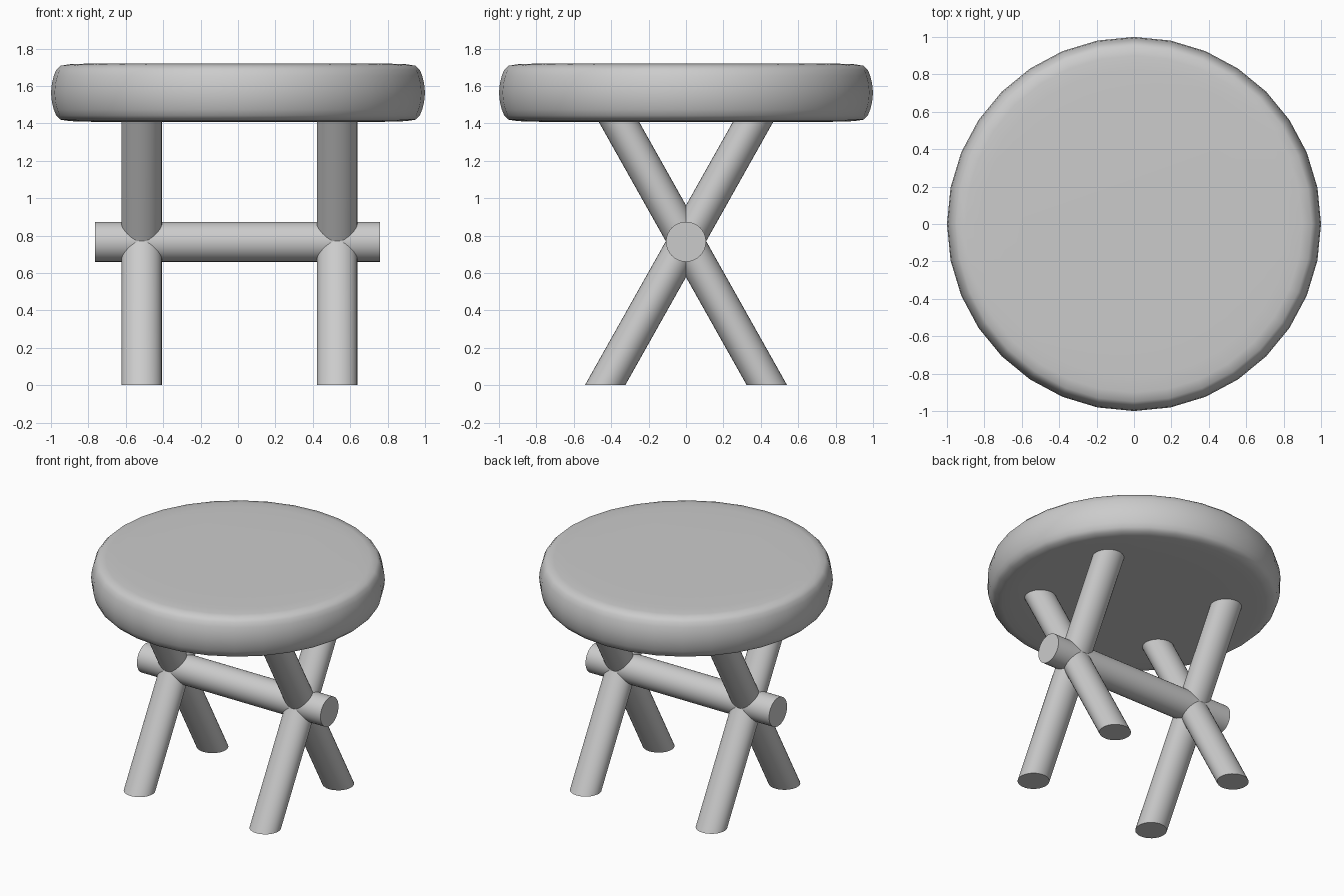
import bpy, bmesh, math
from mathutils import Vector

if "Cube" in bpy.data.objects:
    bpy.data.objects.remove(bpy.data.objects["Cube"])


def lofted(name, rings, angle):
    """Skin a list of equal-length rings and cap both ends."""
    bm = bmesh.new()
    loops = [[bm.verts.new(p) for p in ring] for ring in rings]
    n = len(loops[0])
    for a, b in zip(loops, loops[1:]):
        for i in range(n):
            j = (i + 1) % n
            bm.faces.new((a[i], a[j], b[j], b[i]))
    bm.faces.new(loops[0][::-1])
    bm.faces.new(loops[-1])
    bmesh.ops.recalc_face_normals(bm, faces=bm.faces[:])
    mesh = bpy.data.meshes.new(name)
    bm.to_mesh(mesh)
    bm.free()
    obj = bpy.data.objects.new(name, mesh)
    bpy.context.collection.objects.link(obj)
    bpy.ops.object.select_all(action='DESELECT')
    obj.select_set(True)
    bpy.context.view_layer.objects.active = obj
    bpy.ops.object.shade_smooth_by_angle(angle=math.radians(angle))
    return obj


def ring(centre, radius, u, v, n=32):
    c, u, v = Vector(centre), Vector(u), Vector(v)
    return [c + radius * (math.cos(2 * math.pi * i / n) * u
                          + math.sin(2 * math.pi * i / n) * v) for i in range(n)]


X, Y, Z = (1, 0, 0), (0, 1, 0), (0, 0, 1)

# Round cushioned seat: half profile mirrored about its mid height
mid = 1.564
half = [(0.60, 0.157), (0.82, 0.155), (0.90, 0.152), (0.95, 0.144),
        (0.972, 0.122), (0.985, 0.09), (0.995, 0.05)]
profile = ([(r, mid - h) for r, h in half] + [(1.0, mid)]
           + [(r, mid + h) for r, h in reversed(half)])
lofted("seat", [ring((0, 0, z), r, X, Y) for r, z in profile], 60)

# Crossed legs: slanted, with level ends on the floor and in the seat
cross_z, slope, leg_top = 0.77, 0.562, 1.43
for side, x in (("left", -0.515), ("right", 0.53)):
    for place, s in (("front", -1), ("back", 1)):
        foot = (x, s * slope * cross_z, 0)
        head = (x, s * slope * (cross_z - leg_top), leg_top)
        lofted(f"{place}_{side}_leg",
               [ring(foot, 0.108, X, Y), ring(head, 0.108, X, Y)], 40)

# Horizontal rail through both leg crossings
lofted("cross_rail", [ring((x, 0, 0.767), 0.107, Y, Z) for x in (-0.765, 0.76)], 40)
